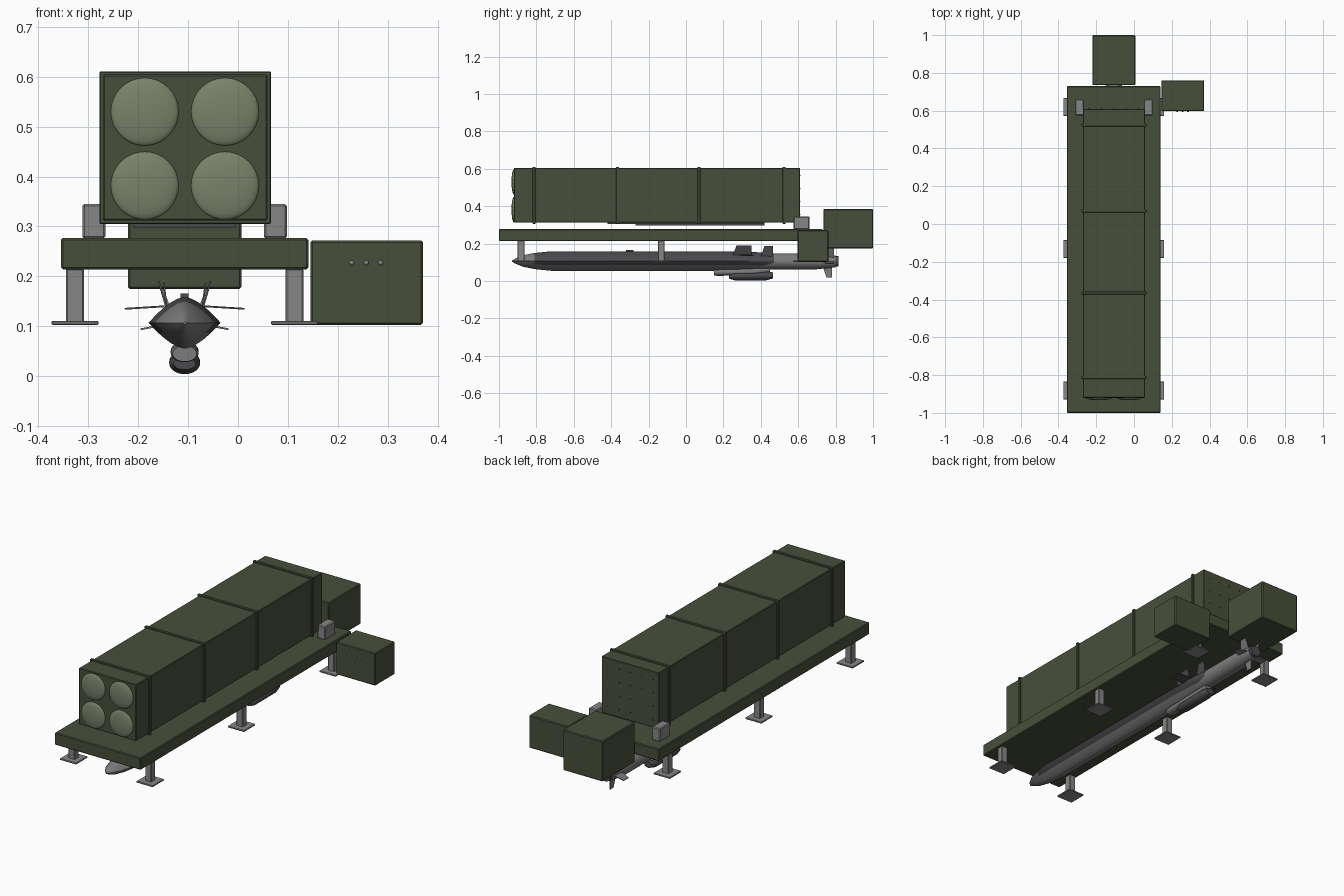
import bpy, bmesh, math
from mathutils import Matrix, Vector

cube = bpy.data.objects.get("Cube")
if cube:
    bpy.data.objects.remove(cube, do_unlink=True)


def material(name, rgb):
    m = bpy.data.materials.new(name)
    m.use_nodes = True
    m.diffuse_color = (*rgb, 1)
    m.node_tree.nodes["Principled BSDF"].inputs["Base Color"].default_value = (*rgb, 1)
    return m


GREEN = material("olive green", (0.064, 0.078, 0.042))
PALE = material("pale olive", (0.19, 0.225, 0.145))
GREY = material("steel grey", (0.24, 0.24, 0.245))
DARK = material("dark grey", (0.07, 0.07, 0.077))
MID = material("missile grey", (0.2, 0.2, 0.2))
CX = -0.107  # centre line of deck, launcher and missile


def finish(bm, name, mats, smooth=False):
    bmesh.ops.recalc_face_normals(bm, faces=bm.faces)
    me = bpy.data.meshes.new(name)
    bm.to_mesh(me)
    bm.free()
    ob = bpy.data.objects.new(name, me)
    bpy.context.collection.objects.link(ob)
    for m in mats:
        me.materials.append(m)
    if smooth:
        bpy.ops.object.select_all(action='DESELECT')
        ob.select_set(True)
        bpy.context.view_layer.objects.active = ob
        bpy.ops.object.shade_smooth_by_angle(angle=math.radians(35))
    return ob


def box(name, x, y, z, mat, bevel=0.0):
    bm = bmesh.new()
    size = [b - a for a, b in (x, y, z)]
    mid = [(a + b) / 2 for a, b in (x, y, z)]
    bmesh.ops.create_cube(bm, size=1, matrix=Matrix.Translation(mid) @ Matrix.Diagonal((*size, 1)))
    ob = finish(bm, name, [mat])
    if bevel:
        mod = ob.modifiers.new("edge", 'BEVEL')
        mod.width = bevel
        mod.segments = 1
    return ob


def dome(name, x, y, z, r, depth, mat):
    bm = bmesh.new()
    bmesh.ops.create_uvsphere(bm, u_segments=32, v_segments=16, radius=1,
                              matrix=Matrix.Translation((x, y, z)) @ Matrix.Diagonal((r, depth, r, 1)))
    return finish(bm, name, [mat], True)


def loft(name, sections, mats, rule=None, n=32):
    """Sections: y, centre x, centre z, half width, half height, roundness."""
    bm = bmesh.new()
    rings = []
    for y, cx, cz, w, h, rnd in sections:
        ring = []
        for i in range(n):
            c, s = math.cos(2 * math.pi * i / n), math.sin(2 * math.pi * i / n)
            lens = math.copysign(1 - abs(c) ** 1.6, s)
            ring.append(bm.verts.new((cx + w * c, y, cz + h * (rnd * s + (1 - rnd) * lens))))
        rings.append(ring)
    for a, b in zip(rings, rings[1:]):
        for i in range(n):
            bm.faces.new((a[i], a[(i + 1) % n], b[(i + 1) % n], b[i]))
    bm.faces.new(rings[0])
    bm.faces.new(rings[-1])
    if rule:
        for f in bm.faces:
            f.material_index = rule(f.calc_center_median())
    return finish(bm, name, mats, True)


def fin(name, y0, y1, root, tip, sweep=0.02, mat=DARK):
    """Thin blade from a root point to a tip point, given as (x, z)."""
    bm = bmesh.new()
    out = Vector((tip[0] - root[0], 0, tip[1] - root[1])).normalized()
    side = Vector((0, 1, 0)).cross(out) * 0.0018
    outline = [(root, y0), (tip, y0 + sweep), (tip, y1), (root, y1)]
    rows = [[bm.verts.new(Vector((p[0], y, p[1])) + side * k) for p, y in outline] for k in (-1, 1)]
    bm.faces.new(rows[0])
    bm.faces.new(rows[1])
    for i in range(4):
        j = (i + 1) % 4
        bm.faces.new((rows[0][i], rows[0][j], rows[1][j], rows[1][i]))
    return finish(bm, name, [mat])


# Deck and equipment boxes
box("deck", (-0.355, 0.141), (-1, 0.73), (0.214, 0.277), GREEN, 0.004)
box("rear_equipment_box", (-0.221, 0.007), (0.735, 1), (0.175, 0.385), GREEN, 0.004)
box("side_equipment_box", (0.145, 0.371), (0.597, 0.761), (0.103, 0.272), GREEN, 0.004)
for i in range(3):
    dome("box_indicator", 0.228 + 0.029 * i, 0.597, 0.227, 0.005, 0.005, GREY)

# Launcher container with reinforcing bands and underside rails
box("launcher_container", (-0.271, 0.059), (-0.92, 0.61), (0.312, 0.605), GREEN, 0.003)
for y in (-0.812, -0.365, 0.07, 0.525):
    box("container_band", (-0.278, 0.066), (y - 0.008, y + 0.008), (0.305, 0.611), GREEN, 0.002)
box("underside_plate", (-0.235, 0.021), (-0.42, 0.42), (0.305, 0.314), GREEN)
box("underside_rail", (-0.21, -0.004), (-0.27, 0.42), (0.298, 0.306), DARK)

# Tube covers at the front, bolts at the back
for x in (-0.187, -0.026):
    for z in (0.382, 0.53):
        dome("tube_cover", x, -0.92, z, 0.068, 0.013, PALE)
for i in range(5):
    for j in range(4):
        x, z = CX + (i - 2) * 0.065, 0.355 + j * 0.07
        box("rear_bolt", (x - 0.003, x + 0.003), (0.609, 0.613), (z - 0.003, z + 0.003), DARK)

# Legs, feet and hold-down brackets on both sides
for s in (-1, 1):
    lx = CX + s * 0.22
    for y in (-0.882, -0.132, 0.62):
        box("leg", (lx - 0.018, lx + 0.018), (y - 0.018, y + 0.018), (0.108, 0.216), GREY, 0.003)
        box("foot", (lx - 0.047, lx + 0.047), (y - 0.047, y + 0.047), (0.103, 0.111), GREY, 0.002)
    bx = CX + s * 0.182
    box("hold_down_bracket", (bx - 0.023, bx + 0.023), (0.575, 0.66), (0.276, 0.345), GREY, 0.004)

# Missile slung beneath: chined body, round tail and nozzle
loft("missile_body", [
    (-0.93, CX, 0.106, 0.003, 0.003, 0), (-0.91, CX, 0.107, 0.021, 0.015, 0),
    (-0.87, CX, 0.107, 0.043, 0.031, 0), (-0.81, CX, 0.107, 0.06, 0.043, 0),
    (-0.72, CX, 0.107, 0.072, 0.052, 0), (0.25, CX, 0.107, 0.072, 0.052, 0),
    (0.38, CX, 0.108, 0.062, 0.046, 0.3), (0.47, CX, 0.108, 0.048, 0.04, 0.7)],
    [DARK, MID], lambda c: 0 if c.z > 0.085 and c.y > -0.81 else 1)
loft("missile_tail", [
    (0.38, CX, 0.105, 0.046, 0.042, 1), (0.7, CX, 0.105, 0.046, 0.042, 1),
    (0.8, CX, 0.105, 0.034, 0.032, 1)], [MID])
loft("tail_nozzle", [
    (0.79, CX, 0.105, 0.028, 0.028, 1), (0.815, CX, 0.105, 0.028, 0.028, 1)], [DARK])

# Intake and pod below the missile
loft("intake_duct", [
    (0.15, CX, 0.045, 0.024, 0.016, 1), (0.17, CX, 0.046, 0.028, 0.018, 1),
    (0.36, CX, 0.05, 0.028, 0.02, 1), (0.45, CX, 0.06, 0.02, 0.015, 1)], [MID])
loft("lower_pod", [
    (0.23, CX, 0.025, 0.022, 0.012, 1), (0.26, CX, 0.026, 0.031, 0.022, 1),
    (0.43, CX, 0.028, 0.031, 0.024, 1), (0.465, CX, 0.03, 0.022, 0.016, 1)], [DARK])
box("pod_pylon", (CX - 0.008, CX + 0.008), (0.25, 0.42), (0.03, 0.075), DARK)
box("top_lug", (CX - 0.008, CX + 0.008), (-0.32, -0.28), (0.15, 0.166), DARK)

# Mirrored blades: upper fins, side wings and tail fins
for s in (-1, 1):
    fin("upper_fin", 0.25, 0.35, (CX + s * 0.036, 0.135), (CX + s * 0.052, 0.19))
    fin("rear_upper_fin", 0.4, 0.465, (CX + s * 0.035, 0.13), (CX + s * 0.042, 0.188))
    fin("side_wing", 0.29, 0.36, (CX + s * 0.04, 0.14), (CX + s * 0.12, 0.135))
    fin("upper_tail_fin", 0.73, 0.79, (CX + s * 0.025, 0.125), (CX + s * 0.045, 0.175), mat=MID)
    fin("side_tail_fin", 0.73, 0.79, (CX + s * 0.03, 0.105), (CX + s * 0.088, 0.094), mat=MID)
fin("lower_tail_fin", 0.73, 0.78, (CX, 0.08), (CX, 0.02), mat=MID)
